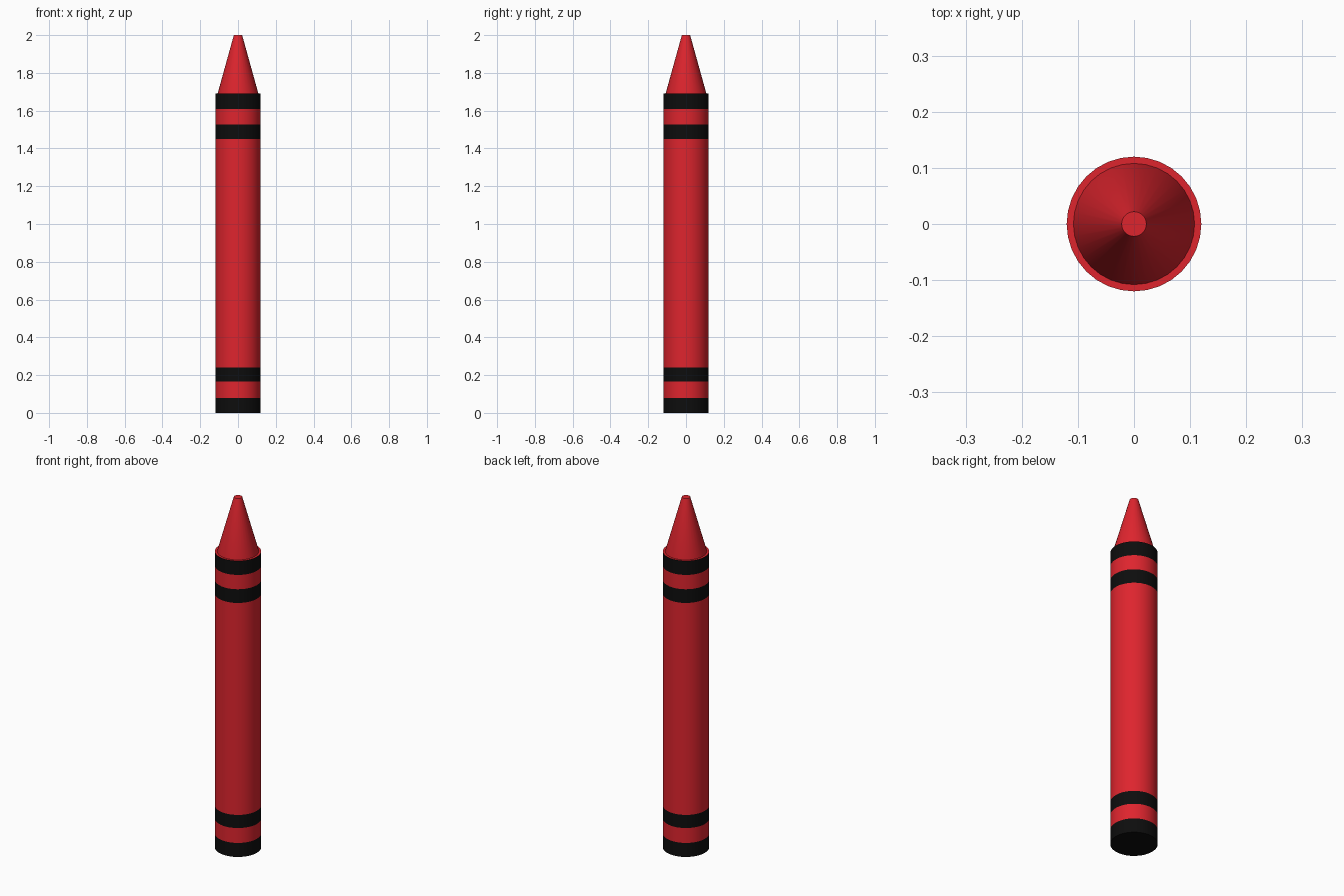
import bpy, bmesh, math

if "Cube" in bpy.data.objects:
    bpy.data.objects.remove(bpy.data.objects["Cube"])

SIDES = 32


def material(name, rgb):
    m = bpy.data.materials.new(name)
    m.diffuse_color = (*rgb, 1.0)
    m.use_nodes = True
    m.node_tree.nodes["Principled BSDF"].inputs["Base Color"].default_value = m.diffuse_color
    return m


red = material("red wax", (0.73, 0.018, 0.027))
black = material("black band", (0.004, 0.004, 0.004))


def lathe(name, profile, materials, pick):
    """Revolve (radius, z) points around z, cap both ends, colour faces by rule."""
    bm = bmesh.new()
    rings = [[bm.verts.new((r * math.cos(2 * math.pi * i / SIDES),
                            r * math.sin(2 * math.pi * i / SIDES), z))
              for i in range(SIDES)] for r, z in profile]
    for low, high in zip(rings, rings[1:]):
        for i in range(SIDES):
            j = (i + 1) % SIDES
            bm.faces.new((low[i], low[j], high[j], high[i]))
    bm.faces.new(rings[0][::-1])
    bm.faces.new(rings[-1])
    bm.normal_update()
    for f in bm.faces:
        f.material_index = pick(f)
    mesh = bpy.data.meshes.new(name)
    bm.to_mesh(mesh)
    bm.free()
    obj = bpy.data.objects.new(name, mesh)
    bpy.context.collection.objects.link(obj)
    for m in materials:
        mesh.materials.append(m)
    bpy.ops.object.select_all(action='DESELECT')
    obj.select_set(True)
    bpy.context.view_layer.objects.active = obj
    bpy.ops.object.shade_smooth_by_angle(angle=math.radians(30))
    return obj


# Black stripes around the wrapper, as height ranges
bands = [(0.0, 0.08), (0.165, 0.24), (1.45, 1.528), (1.61, 1.69)]


def band_colour(f):
    z = f.calc_center_median().z
    if f.normal.z > 0.9:        # top rim stays red
        return 0
    return int(any(a <= z <= b for a, b in bands))


# Wrapped body, closed underneath, with a ring cut at every stripe edge
lathe("wrapped_body", [(0.12, z) for band in bands for z in band],
      [red, black], band_colour)

# Tapered tip standing on the body, with a flat end
lathe("tapered_tip", [(0.108, 1.685), (0.108, 1.69), (0.022, 2.0)],
      [red], lambda f: 0)
